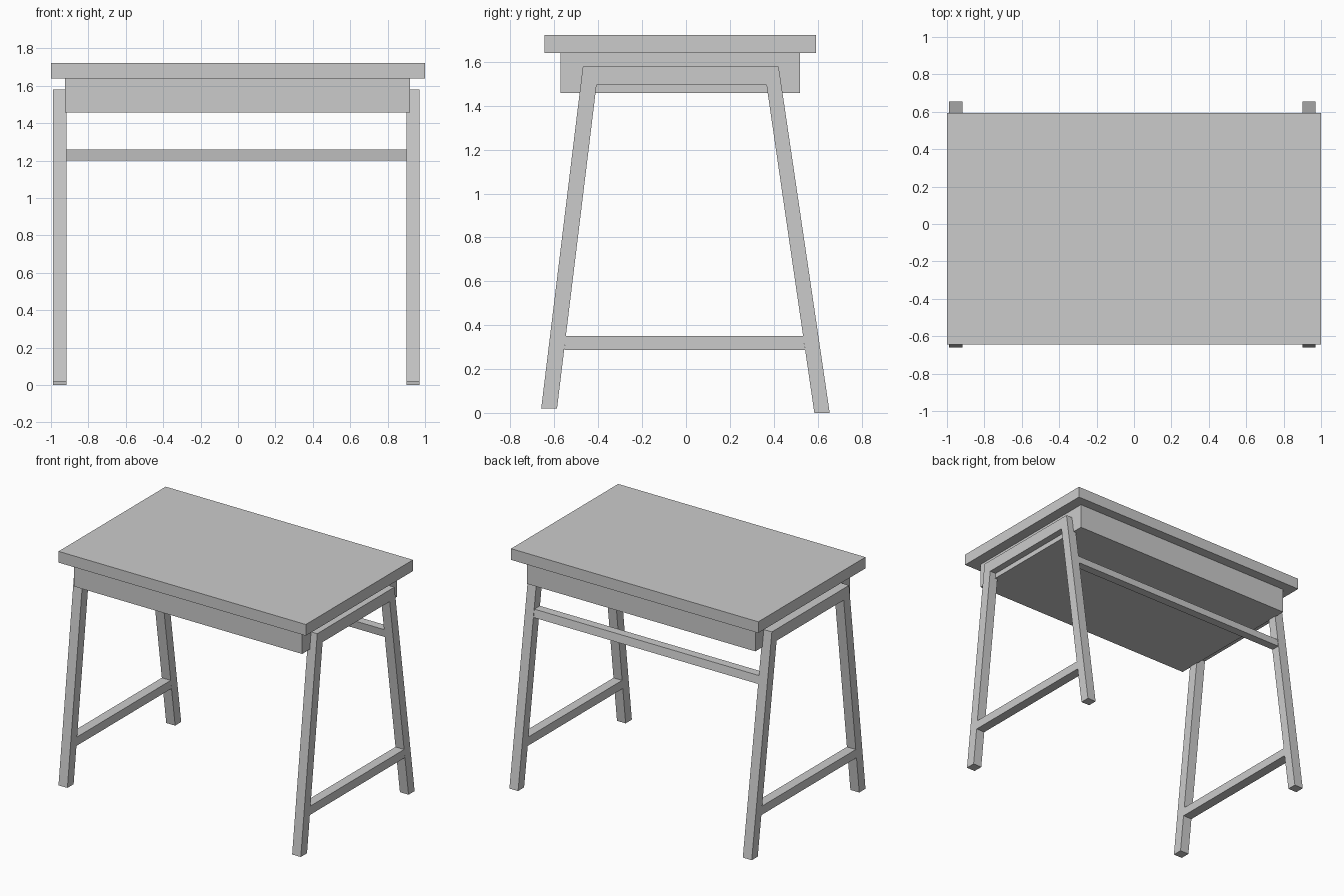
import bpy

if "Cube" in bpy.data.objects:
    bpy.data.objects.remove(bpy.data.objects["Cube"])


def prism(name, profile, x0, x1):
    """Extrude a (y, z) outline from x0 to x1."""
    n = len(profile)
    verts = [(x, y, z) for x in (x0, x1) for y, z in profile]
    faces = [tuple(range(n))[::-1], tuple(range(n, 2 * n))]
    faces += [(i, (i + 1) % n, n + (i + 1) % n, n + i) for i in range(n)]
    mesh = bpy.data.meshes.new(name)
    mesh.from_pydata(verts, [], faces)
    mesh.update()
    obj = bpy.data.objects.new(name, mesh)
    bpy.context.collection.objects.link(obj)
    return obj


def rect(y0, y1, z0, z1):
    return [(y0, z0), (y1, z0), (y1, z1), (y0, z1)]


# Desk top and the closed box below it
prism("desk_top", rect(-0.645, 0.593, 1.64, 1.722), -1.0, 1.0)
prism("storage_box", rect(-0.573, 0.52, 1.458, 1.64), -0.925, 0.92)

# Splayed side frames; front legs end slightly higher than the back legs
leg_frame = [(-0.66, 0.02), (-0.588, 0.02), (-0.408, 1.495), (0.367, 1.495),
             (0.585, 0.0), (0.655, 0.0), (0.422, 1.58), (-0.47, 1.58)]
# Low crossbar fitted between the sloping legs
crossbar = [(-0.555, 0.287), (0.543, 0.287), (0.534, 0.35), (-0.548, 0.35)]
for side, x0, x1 in (("left", -0.99, -0.918), ("right", 0.90, 0.97)):
    prism(side + "_leg_frame", leg_frame, x0, x1)
    prism(side + "_crossbar", crossbar, x0, x1)

# Back rail between the two back legs, leaning with them
prism("back_rail", [(0.412, 1.2), (0.475, 1.2), (0.466, 1.258), (0.403, 1.258)],
      -0.918, 0.90)
